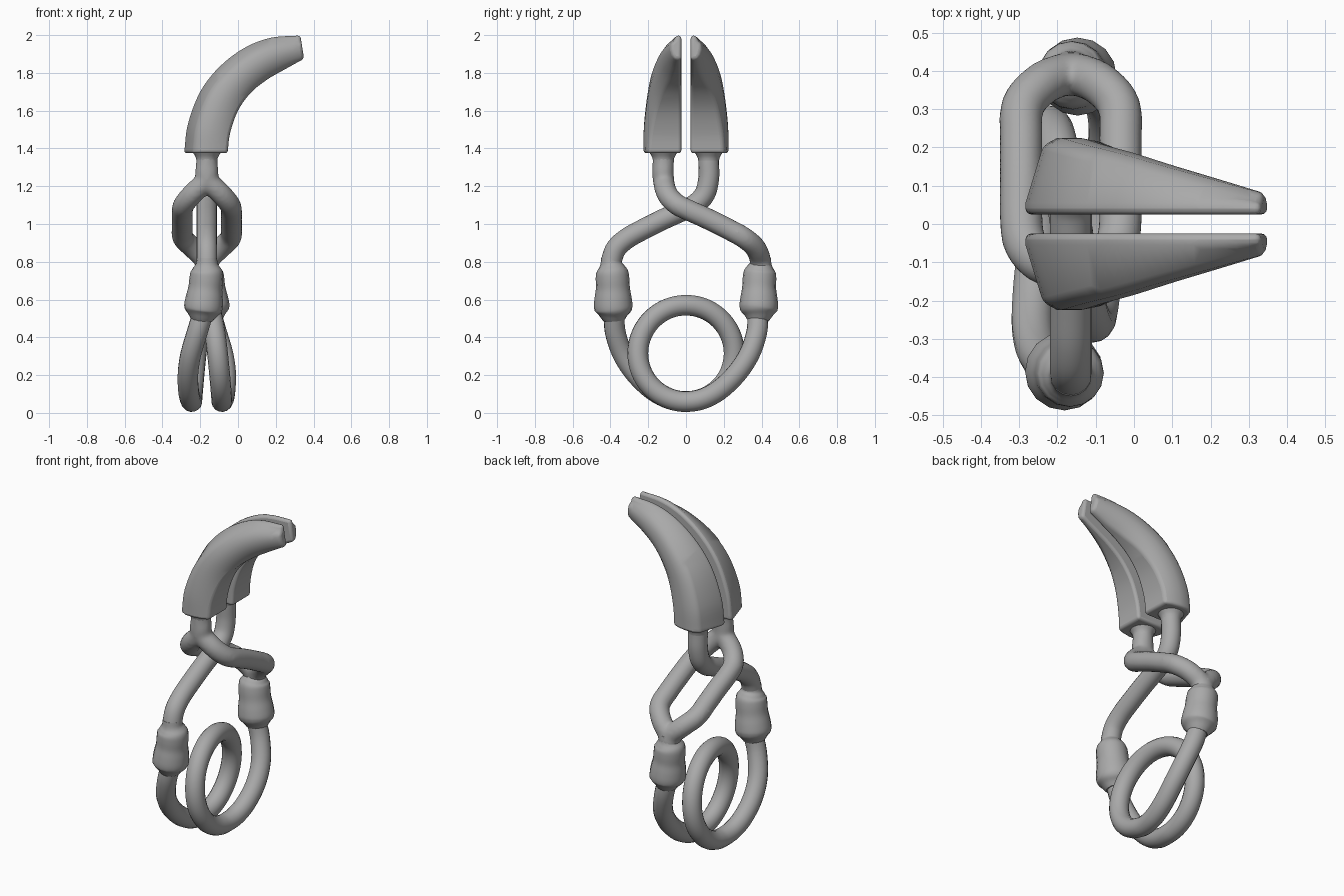
import bpy, bmesh, math
from mathutils import Vector

if "Cube" in bpy.data.objects:
    bpy.data.objects.remove(bpy.data.objects["Cube"])

AXIS_X = -0.165   # x of the clamp's centre plane
ROD = 0.055       # rod radius

grey = bpy.data.materials.new("plain_grey")
grey.use_nodes = True
grey.diffuse_color = (0.4, 0.4, 0.4, 1)
grey.node_tree.nodes["Principled BSDF"].inputs["Base Color"].default_value = (0.4, 0.4, 0.4, 1)


def resample(rows, steps=6):
    """Catmull-Rom interpolation of rows of numbers."""
    rows = [Vector(r) for r in rows]
    out = []
    for i in range(len(rows) - 1):
        b, c = rows[i], rows[i + 1]
        a = rows[i - 1] if i else 2 * b - c
        d = rows[i + 2] if i + 2 < len(rows) else 2 * c - b
        for k in range(steps):
            t = k / steps
            out.append(0.5 * (2 * b + (c - a) * t + (2 * a - 5 * b + 4 * c - d) * t * t
                              + (3 * b - a - 3 * c + d) * t ** 3))
    return out + [rows[-1]]


def finish(name, mesh):
    mesh.materials.clear()
    mesh.materials.append(grey)
    obj = bpy.data.objects.new(name, mesh)
    bpy.context.collection.objects.link(obj)
    return obj


def tubes(name, paths, steps=6):
    """Round tubes along paths of (x, y, z, radius), x measured from the centre plane."""
    cu = bpy.data.curves.new(name, "CURVE")
    cu.dimensions = "3D"
    cu.bevel_depth = 1.0
    cu.bevel_resolution = 6
    cu.use_fill_caps = True
    for path in paths:
        pts = resample(path, steps)
        sp = cu.splines.new("POLY")
        sp.points.add(len(pts) - 1)
        for p, q in zip(sp.points, pts):
            p.co = (q[0] + AXIS_X, q[1], q[2], 1)
            p.radius = q[3]
    tmp = bpy.data.objects.new("temp", cu)
    bpy.context.collection.objects.link(tmp)
    mesh = bpy.data.meshes.new_from_object(tmp.evaluated_get(bpy.context.evaluated_depsgraph_get()))
    bpy.data.objects.remove(tmp)
    mesh.name = name
    return finish(name, mesh)


def smooth(obj, angle=40):
    bpy.ops.object.select_all(action="DESELECT")
    obj.select_set(True)
    bpy.context.view_layer.objects.active = obj
    bpy.ops.object.shade_smooth_by_angle(angle=math.radians(angle))


def turned(rows):
    """Half turn about the vertical centre line."""
    return [(-x, -y, z, r) for x, y, z, r in rows]


# Crossing arms: one plain rod, one split into a loop around it
arm = [(-.12, 1.42), (-.12, 1.33), (-.12, 1.24), (-.10, 1.16), (-.05, 1.105), (.02, 1.07),
       (.12, 1.025), (.22, .975), (.31, .925), (.37, .87), (.395, .80), (.395, .74)]
spread = [0, 0, 0, .075, .12, .13, .13, .13, .125, .07, 0, 0]

smooth(tubes("straight_arm", [[(0, -y, z, ROD) for y, z in arm]]))

loop = tubes("split_arm", [[(s * d, y, z, ROD + .002) for (y, z), d in zip(arm, spread)]
                           for s in (-1, 1)])
remesh = loop.modifiers.new("merge", "REMESH")
remesh.mode = "VOXEL"
remesh.voxel_size = 0.011
remesh.use_smooth_shade = True
soften = loop.modifiers.new("soften", "SMOOTH")
soften.factor = 0.5
soften.iterations = 8

# Flared necks under the jaws
for side, name in ((-1, "front_neck"), (1, "rear_neck")):
    smooth(tubes(name, [[(0, side * .12, 1.33, .054), (0, side * .12, 1.355, .06),
                         (0, side * .12, 1.385, .078)]], 4))

# Spring: one leg down, a full coil, the other leg up
leg = [(-.02, -.38, .53, ROD), (-.05, -.375, .43, ROD), (-.085, -.335, .31, ROD),
       (-.10, -.265, .205, ROD), (-.097, -.175, .12, ROD), (-.088, -.085, .073, ROD)]
coil = []
for i in range(25):
    a = 2 * math.pi * i / 24
    coil.append((-.08 * math.cos(a / 2), .255 * math.sin(a), .315 - .255 * math.cos(a), ROD))
smooth(tubes("coil_spring", [leg + coil + turned(leg)[::-1]], 4))

# Collars joining arms and spring
collar = [(0, -.395, .82, .054), (0, -.395, .79, .058), (0, -.393, .768, .072), (0, -.391, .745, .085),
          (-.003, -.389, .71, .089), (-.008, -.387, .66, .09), (-.013, -.386, .61, .098),
          (-.018, -.385, .565, .102), (-.021, -.383, .54, .096), (-.024, -.382, .515, .075),
          (-.027, -.38, .49, .057)]
smooth(tubes("front_collar", [collar], 4))
smooth(tubes("rear_collar", [turned(collar)], 4))

# Curved jaws: stations of outer edge x, z, inner edge x, z, thickness reach, inner corner reach
stations = [(-.285, 1.375, -.055, 1.375, .225, .20), (-.265, 1.53, -.042, 1.48, .223, .19),
            (-.20, 1.70, .0, 1.60, .207, .165), (-.10, 1.83, .068, 1.695, .185, .13),
            (.03, 1.93, .155, 1.765, .152, .092), (.17, 1.985, .25, 1.82, .118, .068),
            (.33, 1.998, .35, 1.875, .08, .06)]
bm = bmesh.new()
rings = []
for ox, oz, ix, iz, w, c in resample(stations, 5):
    section = [(0, .025), (0, .055), (.2, w - .02), (.36, w), (.6, w), (.82, (w * 2 + c) / 3),
               (1, c), (1, .025)]
    rings.append([bm.verts.new((ox + (ix - ox) * a, y, oz + (iz - oz) * a)) for a, y in section])
n = len(rings[0])
for r0, r1 in zip(rings, rings[1:]):
    for j in range(n):
        k = (j + 1) % n
        bm.faces.new((r0[j], r0[k], r1[k], r1[j]))
bm.faces.new(rings[0])
bm.faces.new(rings[-1])
bmesh.ops.recalc_face_normals(bm, faces=bm.faces)
mesh = bpy.data.meshes.new("jaws")
bm.to_mesh(mesh)
bm.free()
jaws = finish("jaws", mesh)
smooth(jaws, 50)
bevel = jaws.modifiers.new("rounding", "BEVEL")
bevel.width = 0.016
bevel.segments = 3
bevel.limit_method = "ANGLE"
bevel.angle_limit = math.radians(40)
mirror = jaws.modifiers.new("mirror", "MIRROR")
mirror.use_axis = (False, True, False)
